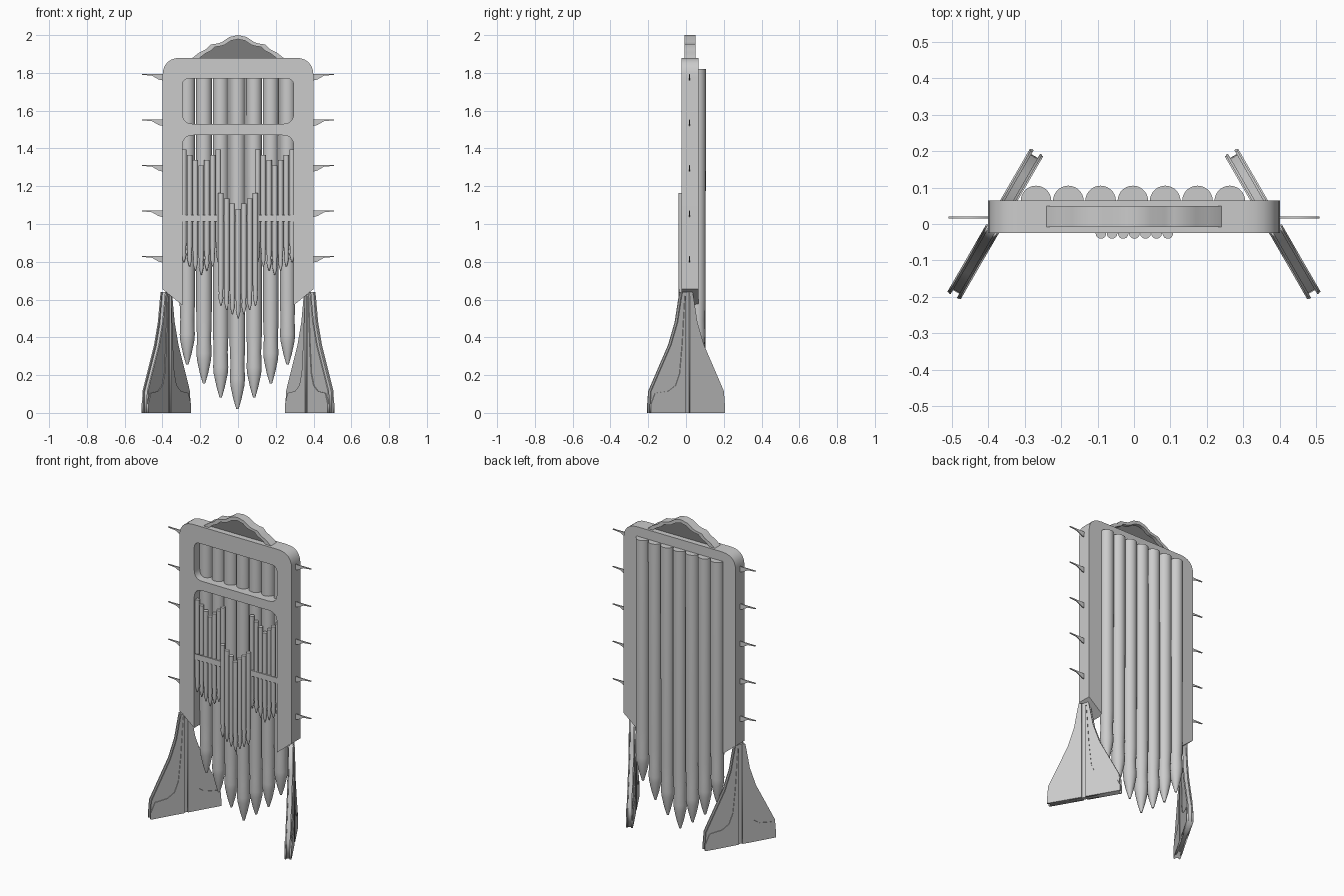
import bpy, bmesh, math
from mathutils import Matrix, Vector

cube = bpy.data.objects.get("Cube")
if cube:
    bpy.data.objects.remove(cube, do_unlink=True)


def material(name, value):
    m = bpy.data.materials.new(name)
    m.use_nodes = True
    colour = (value, value, value, 1)
    m.diffuse_color = colour
    m.node_tree.nodes["Principled BSDF"].inputs["Base Color"].default_value = colour
    return m


GREY = material("light grey", 0.6)
DARK = material("dark grey", 0.2)
UPRIGHT = Matrix.Rotation(math.pi / 2, 4, 'X')


def add_object(name, mesh, mat):
    mesh.materials.clear()
    mesh.materials.append(mat)
    ob = bpy.data.objects.new(name, mesh)
    bpy.context.collection.objects.link(ob)
    return ob


def smooth(ob, angle=35):
    bpy.ops.object.select_all(action='DESELECT')
    ob.select_set(True)
    bpy.context.view_layer.objects.active = ob
    bpy.ops.object.shade_smooth_by_angle(angle=math.radians(angle))


def fillet(corners, steps=6):
    """Outline from (x, z, radius) corners."""
    out, n = [], len(corners)
    for i, (x, z, r) in enumerate(corners):
        p = Vector((x, z))
        if not r:
            out.append(p)
            continue
        a = p + (Vector(corners[i - 1][:2]) - p).normalized() * r
        b = p + (Vector(corners[(i + 1) % n][:2]) - p).normalized() * r
        for k in range(steps + 1):
            t = k / steps
            out.append(a * (1 - t) ** 2 + p * 2 * t * (1 - t) + b * t * t)
    return out


def mirrored(half):
    """Close a right-hand half outline with its mirror image."""
    return half + [(-c[0],) + tuple(c[1:]) for c in reversed(half) if c[0] > 0]


def plate(name, loops, y0, y1, mat=GREY, matrix=Matrix()):
    """Upright plate from x-z outlines; inner loops become holes."""
    curve = bpy.data.curves.new(name, 'CURVE')
    curve.dimensions = '2D'
    curve.fill_mode = 'BOTH'
    curve.extrude = (y1 - y0) / 2
    for loop in loops:
        s = curve.splines.new('POLY')
        s.points.add(len(loop) - 1)
        for point, c in zip(s.points, loop):
            point.co = (c[0], c[1], 0, 1)
        s.use_cyclic_u = True
    temp = bpy.data.objects.new(name + "_curve", curve)
    bpy.context.collection.objects.link(temp)
    dg = bpy.context.evaluated_depsgraph_get()
    mesh = bpy.data.meshes.new_from_object(temp.evaluated_get(dg))
    bpy.data.objects.remove(temp, do_unlink=True)
    mesh.transform(matrix @ Matrix.Translation((0, (y0 + y1) / 2, 0)) @ UPRIGHT)
    bm = bmesh.new()
    bm.from_mesh(mesh)
    bmesh.ops.remove_doubles(bm, verts=bm.verts, dist=1e-5)
    bmesh.ops.recalc_face_normals(bm, faces=bm.faces)
    bm.to_mesh(mesh)
    bm.free()
    return add_object(name, mesh, mat)


def pipe(name, x, y, profile, sides):
    """Vertical lathed pipe from (radius, z) points."""
    bm = bmesh.new()
    rings = []
    for r, z in profile:
        rings.append([bm.verts.new((x + r * math.cos(a), y + r * math.sin(a), z))
                      for a in (math.tau * k / sides for k in range(sides))])
    for low, high in zip(rings, rings[1:]):
        for k in range(sides):
            j = (k + 1) % sides
            bm.faces.new((low[k], low[j], high[j], high[k]))
    bm.faces.new(rings[0][::-1])
    bm.faces.new(rings[-1])
    mesh = bpy.data.meshes.new(name)
    bm.to_mesh(mesh)
    bm.free()
    smooth(add_object(name, mesh, GREY))


# Case: arched surround, with one closed window and one open-bottomed bay
surround = fillet(mirrored([
    (0.295, 1.47, 0.06), (0.295, 0.57, 0), (0.4, 0.655, 0), (0.4, 1.88, 0.1)]))
window = fillet(mirrored([(0.295, 1.53, 0.06), (0.295, 1.77, 0.04)]))
smooth(plate("case_frame", [surround, window], -0.025, 0.065))
plate("cross_rail", [[(-0.3, 1.012), (0.3, 1.012), (0.3, 1.048), (-0.3, 1.048)]],
      -0.022, 0.02)

# Crest: wavy rim around a darker recessed panel
wave = [(0, 2.0), (0.045, 1.99), (0.085, 1.963), (0.11, 1.955), (0.145, 1.95),
        (0.17, 1.925), (0.205, 1.908), (0.24, 1.88)]
inner = [(x * 0.84, 1.88 + (z - 1.88) * 0.82) for x, z in wave]
crest_rim = mirrored(wave + inner[::-1])[:len(wave) * 2]
rim = wave + [(-x, z) for x, z in wave[1:]][::-1]
outer_line = [(-x, z) for x, z in wave[:0:-1]] + wave
inner_line = [(-x, z) for x, z in inner[:0:-1]] + inner
smooth(plate("crest_rim", [outer_line + inner_line[::-1]], -0.008, 0.05), 50)
plate("crest_panel", [inner_line], 0.012, 0.03, DARK)

# Large rear pipes with pointed feet
for i in range(7):
    d = abs(i - 3)
    tip = 0.02 + (0, 0.062, 0.135, 0.235)[d]
    pipe(f"large_pipe_{i + 1}", (i - 3) * 0.0885 - 0.003, 0.063,
         [(0.006, tip), (0.022, tip + 0.055), (0.037, tip + 0.125),
          (0.04, tip + 0.16), (0.037, tip + 0.24), (0.041, tip + 0.34),
          (0.042, 1.82)], 28)

# Three ranks of small pipes, each stepped down towards its middle
for rank, cx, y, top, low in (("middle", 0.001, -0.026, 1.08, 0.5),
                              ("right", -0.195, -0.004, 1.31, 0.73),
                              ("left", 0.195, -0.004, 1.31, 0.73)):
    for i in range(7):
        d = abs(i - 3)
        tip = low + d * 0.022
        pipe(f"{rank}_small_pipe_{i + 1}", cx + (i - 3) * 0.0305, y,
             [(0.003, tip), (0.013, tip + 0.04), (0.011, tip + 0.07),
              (0.0145, tip + 0.11), (0.0145, top + d * 0.028)], 14)

# Sides: thin pointed brackets and splayed fin legs
fin = [(0.012, 0), (0.228, 0), (0.228, 0.04), (0.222, 0.115), (0.165, 0.23),
       (0.1, 0.36), (0.06, 0.48), (0.035, 0.62), (0.03, 0.64), (0.012, 0.64)]
core = [(0, 0), (0.215, 0), (0.212, 0.11), (0.155, 0.22), (0.09, 0.35),
        (0.05, 0.47), (0.022, 0.64), (0, 0.64)]
flange = [(0.012, 0), (0.226, 0), (0.226, 0.045), (0.2, 0.105), (0.12, 0.115),
          (0.075, 0.145), (0.05, 0.21), (0.035, 0.36), (0.018, 0.62), (0.012, 0.62)]
for side, s in (("left", 1), ("right", -1)):
    for i in range(5):
        z = 1.795 - i * 0.241
        plate(f"{side}_bracket_{i + 1}",
              [[(s * x, z + h) for x, h in ((0.39, 0), (0.508, 0), (0.508, -0.005),
                                            (0.455, -0.01), (0.42, -0.03), (0.39, -0.037))]],
              0.015, 0.021)
    turn = Matrix.Translation((s * 0.38, 0, 0)) @ Matrix.Rotation(-s * math.radians(60), 4, 'Z')
    plate(f"{side}_leg_core", [mirrored(core)], -0.012, 0.012, GREY, turn)
    for half, h in (("front", 1), ("back", -1)):
        for face, f in (("outer", 1), ("inner", -1)):
            for part, outline, a, b in (("skin", fin, 0.01, 0.017), ("flange", flange, 0.015, 0.021)):
                plate(f"{side}_leg_{face}_{half}_{part}", [[(h * x, z) for x, z in outline]],
                      min(f * a, f * b), max(f * a, f * b), GREY, turn)
